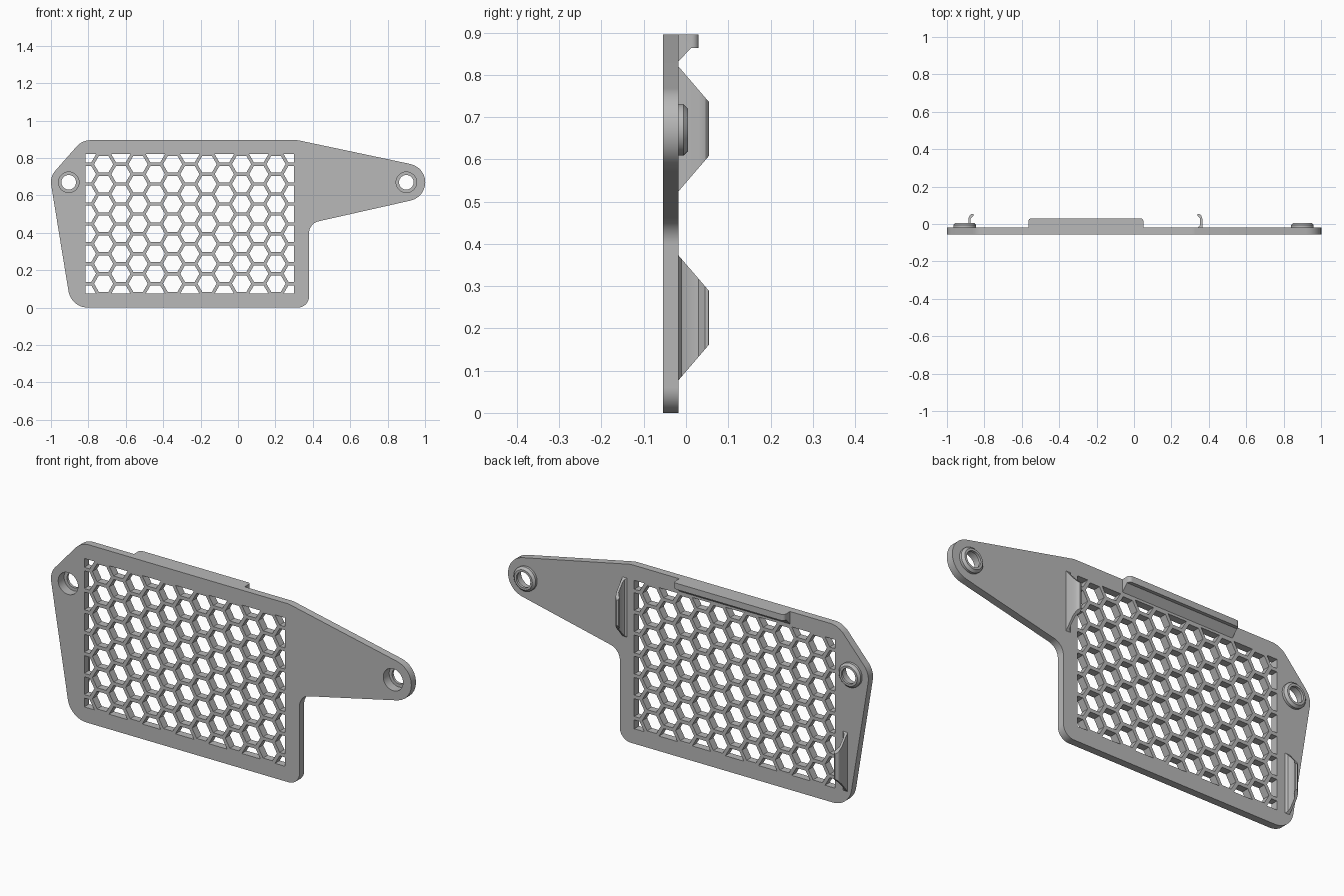
import bpy, bmesh, math
from mathutils import Vector

if "Cube" in bpy.data.objects:
    bpy.data.objects.remove(bpy.data.objects["Cube"])

FRONT, BACK = -0.055, -0.018          # plate faces along y
X0, X1, Z0, Z1 = -0.815, 0.30, 0.075, 0.82   # grille opening
HOLES = [(-0.905, 0.67), (0.90, 0.67)]

grey = bpy.data.materials.new("plain_grey")
grey.use_nodes = True
colour = (0.48, 0.48, 0.48, 1)
grey.diffuse_color = colour
grey.node_tree.nodes["Principled BSDF"].inputs["Base Color"].default_value = colour


def finish(name, bm):
    """Turn a bmesh into a smooth-by-angle object."""
    bmesh.ops.remove_doubles(bm, verts=bm.verts, dist=1e-5)
    bmesh.ops.recalc_face_normals(bm, faces=bm.faces)
    mesh = bpy.data.meshes.new(name)
    bm.to_mesh(mesh)
    bm.free()
    mesh.materials.clear()
    mesh.materials.append(grey)
    ob = bpy.data.objects.new(name, mesh)
    bpy.context.collection.objects.link(ob)
    bpy.ops.object.select_all(action='DESELECT')
    ob.select_set(True)
    bpy.context.view_layer.objects.active = ob
    bpy.ops.object.shade_smooth_by_angle(angle=math.radians(30))
    return ob


def fillet(corners, steps=12):
    """Round each (x, z, radius) corner of a closed polygon."""
    out = []
    for i, (x, z, r) in enumerate(corners):
        p = Vector((x, z))
        a = (Vector(corners[i - 1][:2]) - p).normalized()
        b = (Vector(corners[(i + 1) % len(corners)][:2]) - p).normalized()
        half = a.angle(b) / 2
        centre = p + (a + b).normalized() * r / math.sin(half)
        start = p + a * r / math.tan(half) - centre
        end = p + b * r / math.tan(half) - centre
        sweep = math.atan2(start.cross(end), start.dot(end))
        for k in range(steps + 1):
            t = sweep * k / steps
            c, s = math.cos(t), math.sin(t)
            out.append(centre + Vector((c * start.x - s * start.y, s * start.x + c * start.y)))
    return out


def ring(x, z, r, n, turn=0):
    return [Vector((x + r * math.cos(turn + math.tau * k / n),
                    z + r * math.sin(turn + math.tau * k / n))) for k in range(n)]


def clip(poly, axis, limit, sign):
    """Keep the part of a polygon on one side of an axis-aligned line."""
    out = []
    for p, q in zip(poly, poly[1:] + poly[:1]):
        dp, dq = sign * (limit - p[axis]), sign * (limit - q[axis])
        if dp >= 0:
            out.append(p)
        if dp * dq < 0:
            out.append(p.lerp(q, dp / (dp - dq)))
    return out


def prism(name, rows):
    """Solid from matching start and end outlines."""
    bm = bmesh.new()
    a, b = [[bm.verts.new(p) for p in row] for row in rows]
    bm.faces.new(a)
    bm.faces.new(b[::-1])
    for i in range(len(a)):
        bm.faces.new((a[i - 1], b[i - 1], b[i], a[i]))
    return bm


# Plate outline, then screw holes and honeycomb cells as inner loops
outline = fillet([(-0.892, 0, 0.105), (0.38, 0, 0.06), (0.38, 0.45, 0.065),
                  (1.37, 0.673, 0.1), (0.32, 0.895, 0.08),
                  (-0.833, 0.895, 0.1), (-1.006, 0.699, 0.095)])
loops = [outline] + [ring(x, z, 0.055, 40) for x, z in HOLES]
pitch = (Z1 - Z0) / 7
cell = (pitch - 0.0175) / math.sqrt(3)
for col in range(-6, 7):
    for row in range(-4, 5):
        x = (X0 + X1) / 2 + col * pitch * math.sqrt(3) / 2
        z = (Z0 + Z1) / 2 + (row + (0 if col % 2 else 0.5)) * pitch
        poly = ring(x, z, cell, 6)
        for axis, limit, sign in ((0, X0, -1), (0, X1, 1), (1, Z0, -1), (1, Z1, 1)):
            poly = clip(poly, axis, limit, sign)
        if len(poly) > 2:
            loops.append(poly)

curve = bpy.data.curves.new("plate_outline", 'CURVE')
curve.dimensions = '2D'
curve.fill_mode = 'BOTH'
curve.extrude = (BACK - FRONT) / 2
for loop in loops:
    spline = curve.splines.new('POLY')
    spline.points.add(len(loop) - 1)
    for point, p in zip(spline.points, loop):
        point.co = (p.x, p.y, 0, 1)
    spline.use_cyclic_u = True
helper = bpy.data.objects.new("plate_outline", curve)
bpy.context.collection.objects.link(helper)
bpy.context.view_layer.update()
flat = bpy.data.meshes.new_from_object(helper.evaluated_get(bpy.context.evaluated_depsgraph_get()))
bm = bmesh.new()
bm.from_mesh(flat)
for v in bm.verts:
    v.co = (v.co.x, (FRONT + BACK) / 2 - v.co.z, v.co.y)
bpy.data.objects.remove(helper)
bpy.data.meshes.remove(flat)
finish("grille_plate", bm)

# Chamfered screw collars with an inner lip
collar = [(0.055, BACK - 0.01), (0.055, -0.008), (0.039, -0.008), (0.039, 0.005),
          (0.05, 0.005), (0.061, -0.006), (0.061, BACK - 0.001), (0.055, BACK - 0.001)]
for side, (x, z) in zip(("right", "left"), HOLES):
    bm = bmesh.new()
    rings = [[bm.verts.new((p.x, y, p.y)) for p in ring(x, z, r, 40)]
             for r, y in collar[1:]]
    for a, b in zip(rings, rings[1:] + rings[:1]):
        for k in range(40):
            bm.faces.new((a[k - 1], a[k], b[k], b[k - 1]))
    finish(side + "_screw_collar", bm)

# Tapered snap clips, mirrored about the grille centre; (inward offset, y)
clip_profile = [(0, BACK - 0.002), (0, 0.03), (0.006, 0.046), (0.018, 0.055),
                (0.026, 0.053), (0.027, 0.045), (0.02, 0.038), (0.012, 0.03),
                (0.011, 0), (0.015, -0.011), (0.025, BACK), (0.025, BACK - 0.002)]
for side, x, z, sign in (("right", -0.885, 0.225, 1), ("left", 0.365, 0.672, -1)):
    rows = [[(x + sign * u, y, z + end * (0.148 - 1.165 * (y - BACK)))
             for u, y in clip_profile] for end in (-1, 1)]
    finish(side + "_snap_clip", prism("clip", rows))

# Top ledge with sloped underside and rounded back corners
ledge = [(BACK - 0.002, 0.895), (0.03, 0.895), (0.03, 0.864), (0.013, 0.864),
         (BACK, 0.832), (BACK - 0.002, 0.832)]
bm = prism("ledge", [[(x, y, z) for y, z in ledge] for x in (-0.565, 0.05)])
corners = [e for e in bm.edges if all(v.co.y > 0.029 for v in e.verts)
           and abs(e.verts[0].co.z - e.verts[1].co.z) > 0.01
           and abs(e.verts[0].co.x - e.verts[1].co.x) < 0.01]
bmesh.ops.bevel(bm, geom=corners, offset=0.016, segments=6, profile=0.5, affect='EDGES')
finish("top_ledge", bm)
